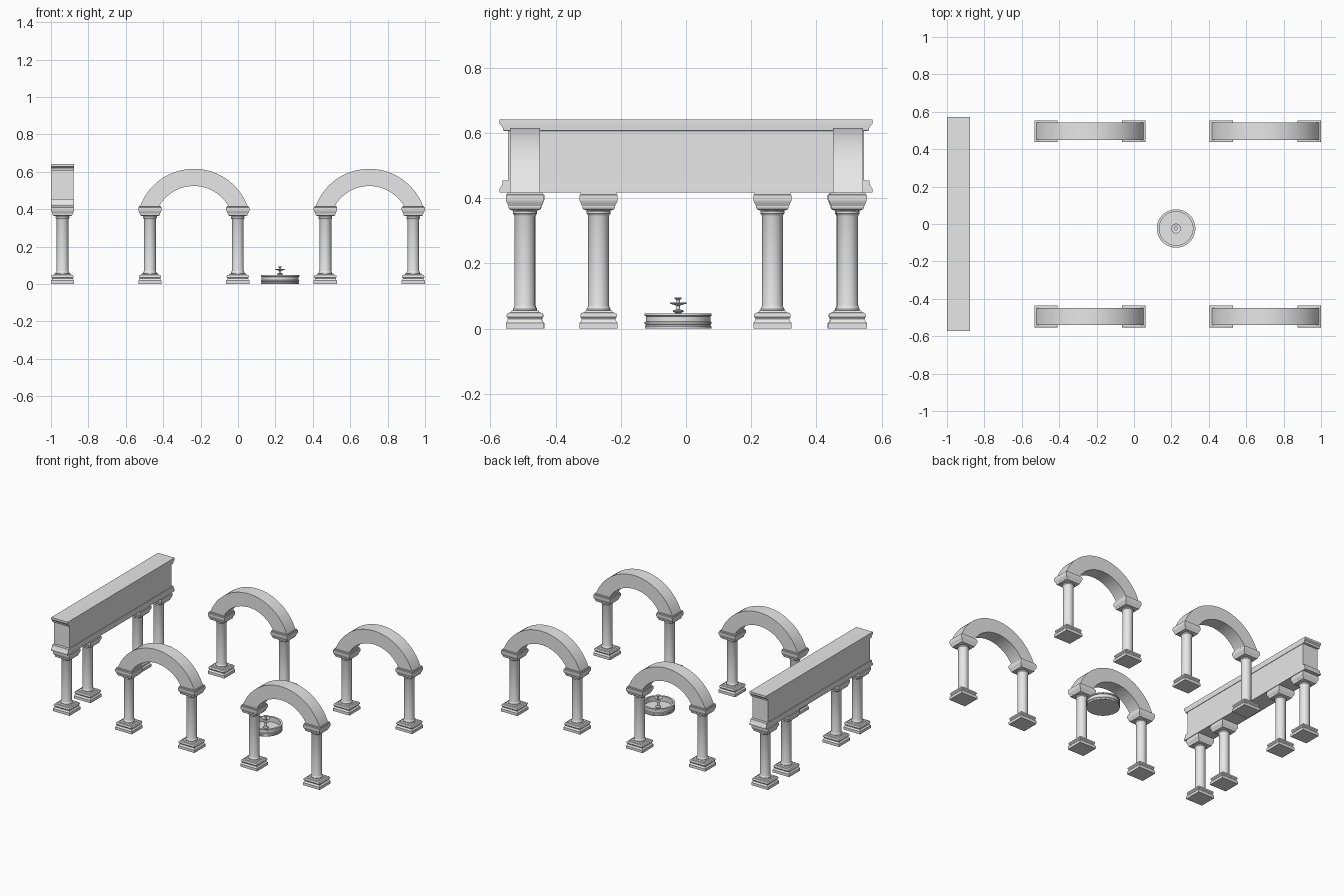
import bpy
import bmesh
import math

cube = bpy.data.objects.get("Cube")
if cube:
    bpy.data.objects.remove(cube, do_unlink=True)

stone = bpy.data.materials.new("pale_grey_stone")
stone.use_nodes = True
stone.diffuse_color = (0.8, 0.8, 0.8, 1)
stone.node_tree.nodes["Principled BSDF"].inputs["Base Color"].default_value = (0.8, 0.8, 0.8, 1)


def place(name, mesh, location):
    obj = bpy.data.objects.new(name, mesh)
    obj.location = location
    bpy.context.scene.collection.objects.link(obj)
    return obj


def finish(bm, name):
    """Turn a bmesh into a stone mesh that keeps sharp edges."""
    bmesh.ops.recalc_face_normals(bm, faces=bm.faces)
    mesh = bpy.data.meshes.new(name)
    bm.to_mesh(mesh)
    bm.free()
    mesh.materials.append(stone)
    temp = place("temp", mesh, (0, 0, 0))
    bpy.ops.object.select_all(action='DESELECT')
    temp.select_set(True)
    bpy.context.view_layer.objects.active = temp
    bpy.ops.object.shade_smooth_by_angle(angle=math.radians(32))
    bpy.data.objects.remove(temp, do_unlink=True)
    return mesh


def bridge(bm, rings):
    """Skin a row of vertex rings and cap both ends."""
    for a, b in zip(rings, rings[1:]):
        for i in range(len(a)):
            j = (i + 1) % len(a)
            bm.faces.new((a[i], a[j], b[j], b[i]))
    bm.faces.new(rings[0])
    bm.faces.new(rings[-1])


def loft(name, profile, sides):
    """Stack rings of (half x, half y, z); four sides give a rectangle."""
    bm = bmesh.new()
    grow = math.sqrt(2) if sides == 4 else 1
    rings = []
    for hx, hy, z in profile:
        ring = []
        for i in range(sides):
            a = math.tau * (i + 0.5) / sides
            ring.append(bm.verts.new((hx * grow * math.cos(a), hy * grow * math.sin(a), z)))
        rings.append(ring)
    bridge(bm, rings)
    return finish(bm, name)


def lathe(name, profile, sides=32):
    return loft(name, [(r, r, z) for r, z in profile], sides)


def square(name, profile):
    return loft(name, [(w * 1.06, w, z) for w, z in profile], 4)


# Column parts: square moulded base and capital, round shaft
base = square("column_base", [
    (0.0585, 0), (0.0585, 0.018), (0.055, 0.021), (0.052, 0.029), (0.053, 0.033),
    (0.056, 0.036), (0.056, 0.043), (0.053, 0.048), (0.044, 0.05), (0.04, 0.056)])
shaft = lathe("column_shaft", [
    (0.037, 0.054), (0.037, 0.061), (0.034, 0.065), (0.032, 0.072), (0.032, 0.345),
    (0.034, 0.35), (0.037, 0.353), (0.037, 0.36), (0.034, 0.363), (0.034, 0.37)], 24)
capital = square("column_capital", [
    (0.04, 0.363), (0.047, 0.366), (0.05, 0.371), (0.05, 0.376), (0.052, 0.379),
    (0.055, 0.386), (0.058, 0.392), (0.0585, 0.396), (0.0585, 0.41),
    (0.055, 0.412), (0.055, 0.418)])


def column(label, x, y):
    for part, mesh in (("base", base), ("shaft", shaft), ("capital", capital)):
        place(f"{label}_{part}", mesh, (x, y, 0))


# Arch: segment of a ring with level springing ends
def make_arch():
    bm = bmesh.new()
    centre, spring, outer, inner, depth = 0.31, 0.417, 0.306, 0.214, 0.046
    steps = 32
    rings = []
    low_out = math.asin((spring - centre) / outer)
    low_in = math.asin((spring - centre) / inner)
    for i in range(steps + 1):
        t = i / steps
        ring = []
        for r, low, y in ((outer, low_out, -depth), (outer, low_out, depth),
                          (inner, low_in, depth), (inner, low_in, -depth)):
            a = low + (math.pi - 2 * low) * t
            ring.append(bm.verts.new((r * math.cos(a), y, centre + r * math.sin(a))))
        rings.append(ring)
    bridge(bm, rings)
    return finish(bm, "arch")


arch = make_arch()
for side, cx in (("left", 0.702), ("right", -0.236)):
    for end, y in (("front", -0.494), ("back", 0.496)):
        place(f"{end}_{side}_arch", arch, (cx, y, 0))
        for which, dx in (("outer", 0.235), ("inner", -0.235)):
            column(f"{end}_{side}_arch_{which}_column", cx + dx, y)

# Colonnade: four columns carrying a long beam with lips
for i, y in enumerate((-0.493, -0.268, 0.265, 0.493)):
    column(f"colonnade_column_{i + 1}", -0.938, y)
beam = loft("beam", [
    (0.062, 0.572, 0.417), (0.062, 0.572, 0.428), (0.061, 0.564, 0.44),
    (0.061, 0.562, 0.454), (0.058, 0.546, 0.455), (0.058, 0.546, 0.606),
    (0.06, 0.56, 0.607), (0.061, 0.563, 0.62), (0.062, 0.572, 0.628),
    (0.062, 0.572, 0.642)], 4)
place("colonnade_beam", beam, (-0.938, 0, 0))

# Fountain: hollow basin with moulded rings and a small tiered jet
basin = lathe("basin", [
    (0.102, 0), (0.102, 0.006), (0.1, 0.008), (0.1, 0.013), (0.103, 0.015),
    (0.103, 0.02), (0.099, 0.022), (0.099, 0.038), (0.103, 0.04), (0.103, 0.047),
    (0.09, 0.047), (0.09, 0.014)], 32)
jet = lathe("jet", [
    (0.017, 0.013), (0.017, 0.02), (0.008, 0.024), (0.008, 0.048), (0.016, 0.052),
    (0.016, 0.056), (0.006, 0.059), (0.005, 0.07), (0.012, 0.073), (0.026, 0.077),
    (0.026, 0.08), (0.006, 0.077), (0.005, 0.088), (0.011, 0.092), (0.011, 0.095)], 24)
place("fountain_basin", basin, (0.225, -0.024, 0))
place("fountain_jet", jet, (0.225, -0.024, 0))
